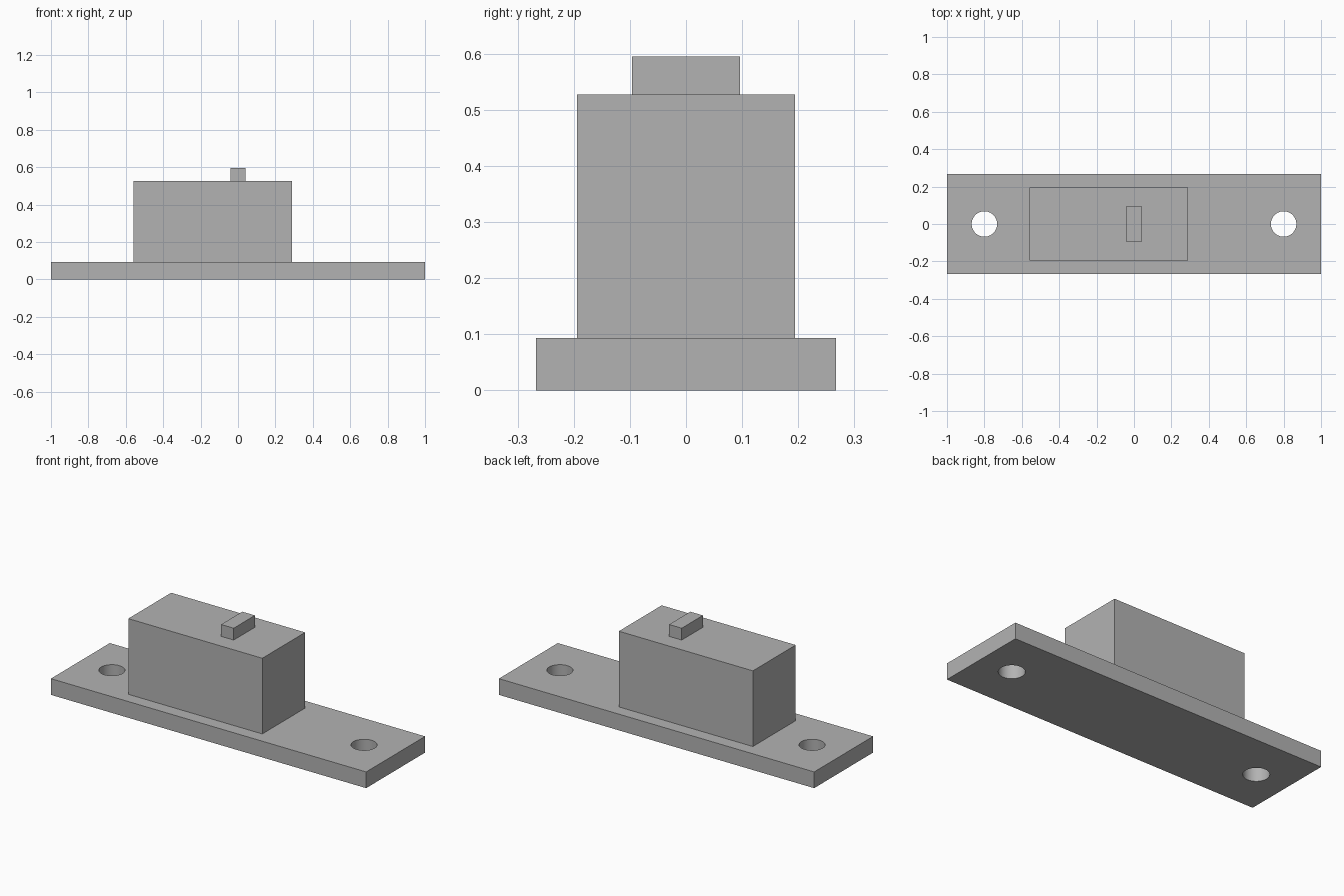
import bpy

if "Cube" in bpy.data.objects:
    bpy.data.objects.remove(bpy.data.objects["Cube"], do_unlink=True)

grey = bpy.data.materials.new("plain_grey")
grey.use_nodes = True
colour = (0.45, 0.45, 0.45, 1)
grey.diffuse_color = colour
grey.node_tree.nodes["Principled BSDF"].inputs["Base Color"].default_value = colour


def block(name, x, y, z):
    """Box from (low, high) ranges along each axis."""
    spans = (x, y, z)
    bpy.ops.mesh.primitive_cube_add(size=1, location=[(a + b) / 2 for a, b in spans])
    ob = bpy.context.object
    ob.name = name
    ob.scale = [b - a for a, b in spans]
    bpy.ops.object.transform_apply(location=False, rotation=False, scale=True)
    ob.data.materials.append(grey)
    return ob


plate_top, body_top, tab_top = 0.093, 0.527, 0.595

# Mounting plate with a round screw hole near each end
plate = block("mounting_plate", (-1, 1), (-0.267, 0.267), (0, plate_top))
for side in (-1, 1):
    bpy.ops.mesh.primitive_cylinder_add(vertices=48, radius=0.068, depth=0.4,
                                        location=(side * 0.8, 0, plate_top / 2))
    cutter = bpy.context.object
    cutter.name = "screw_hole_cutter"
    cutter.hide_render = True
    cutter.data.materials.append(grey)
    cut = plate.modifiers.new("screw_hole", 'BOOLEAN')
    cut.operation = 'DIFFERENCE'
    cut.solver = 'EXACT'
    cut.object = cutter
    bpy.ops.object.select_all(action='DESELECT')
    plate.select_set(True)
    bpy.context.view_layer.objects.active = plate
    bpy.ops.object.modifier_apply(modifier=cut.name)
    bpy.data.objects.remove(cutter, do_unlink=True)
bpy.ops.object.shade_smooth_by_angle()

# Off-centre housing and the small tab on top of it
block("housing", (-0.56, 0.29), (-0.194, 0.194), (plate_top, body_top))
block("top_tab", (-0.04, 0.04), (-0.096, 0.096), (body_top, tab_top))
